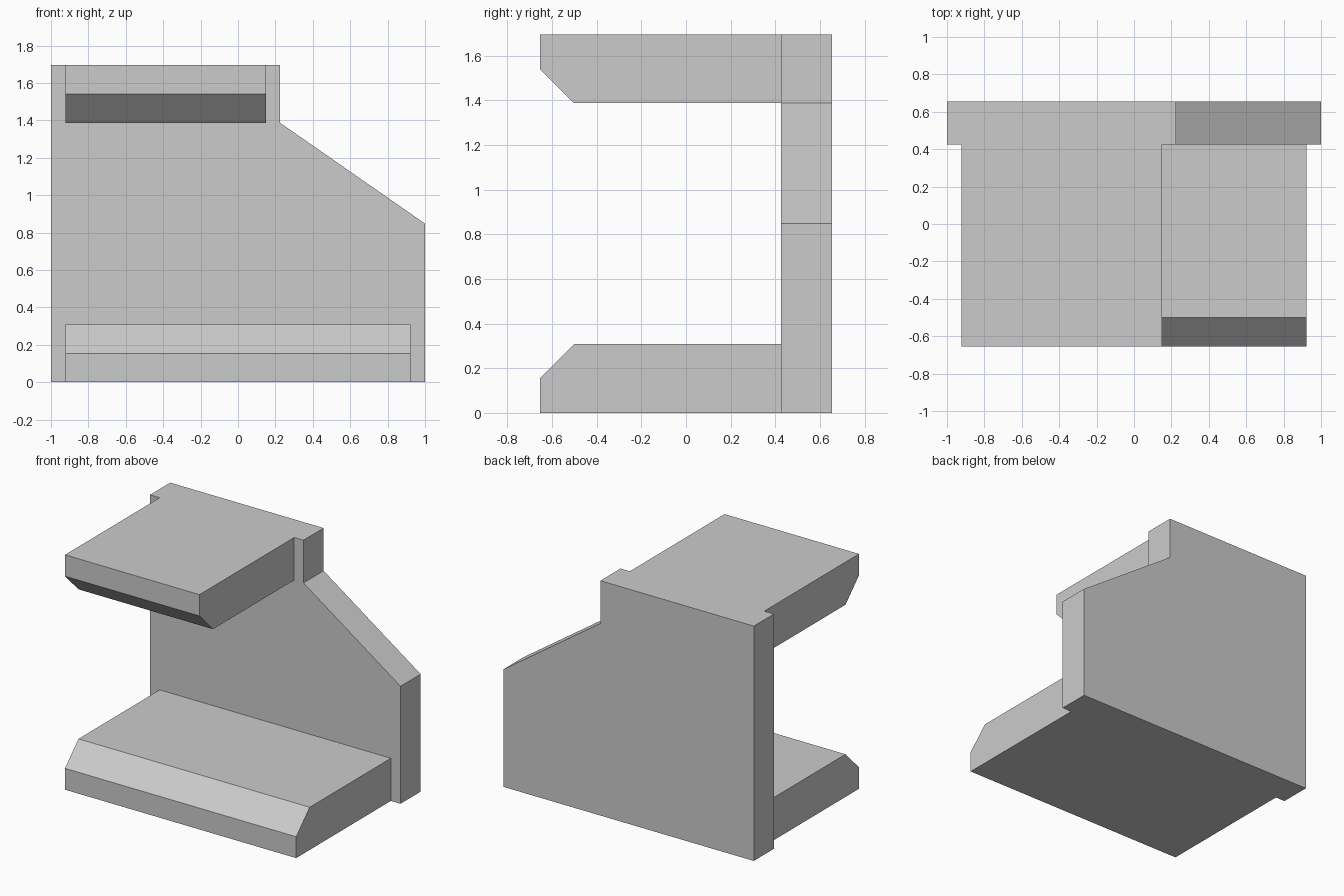
import bpy
import bmesh
from mathutils import Vector

cube = bpy.data.objects.get("Cube")
if cube:
    bpy.data.objects.remove(cube, do_unlink=True)

GREY = (0.6, 0.6, 0.6, 1.0)
grey = bpy.data.materials.new("plain grey")
grey.use_nodes = True
grey.diffuse_color = GREY
grey.node_tree.nodes["Principled BSDF"].inputs["Base Color"].default_value = GREY


def extrude_profile(name, points, direction):
    """Closed solid from a flat outline swept along a direction."""
    bm = bmesh.new()
    face = bm.faces.new([bm.verts.new(p) for p in points])
    result = bmesh.ops.extrude_face_region(bm, geom=[face], use_keep_orig=True)
    moved = [v for v in result["geom"] if isinstance(v, bmesh.types.BMVert)]
    bmesh.ops.translate(bm, verts=moved, vec=Vector(direction))
    bmesh.ops.recalc_face_normals(bm, faces=bm.faces)
    mesh = bpy.data.meshes.new(name)
    bm.to_mesh(mesh)
    bm.free()
    mesh.materials.append(grey)
    obj = bpy.data.objects.new(name, mesh)
    bpy.context.collection.objects.link(obj)
    return obj


HEIGHT = 1.695
BACK, PANEL_FRONT, TIP = 0.655, 0.425, -0.655
THICK, CHAMFER = 0.308, 0.154

# Upright back panel with a sloping shoulder on its left
outline = [(-1, 0), (1, 0), (1, 0.848), (0.225, HEIGHT - THICK),
           (0.225, HEIGHT), (-1, HEIGHT)]
extrude_profile("back_panel", [(x, PANEL_FRONT, z) for x, z in outline],
                (0, BACK - PANEL_FRONT, 0))

# Shelf side outline: chamfered on the front edge facing the gap
shelf = [(PANEL_FRONT, 0), (TIP, 0), (TIP, CHAMFER),
         (TIP + CHAMFER, THICK), (PANEL_FRONT, THICK)]

# Wide base shelf, and a narrower top shelf turned upside down
extrude_profile("base_shelf", [(-0.923, y, z) for y, z in shelf], (1.846, 0, 0))
extrude_profile("top_shelf", [(-0.923, y, HEIGHT - z) for y, z in shelf],
                (1.074, 0, 0))
